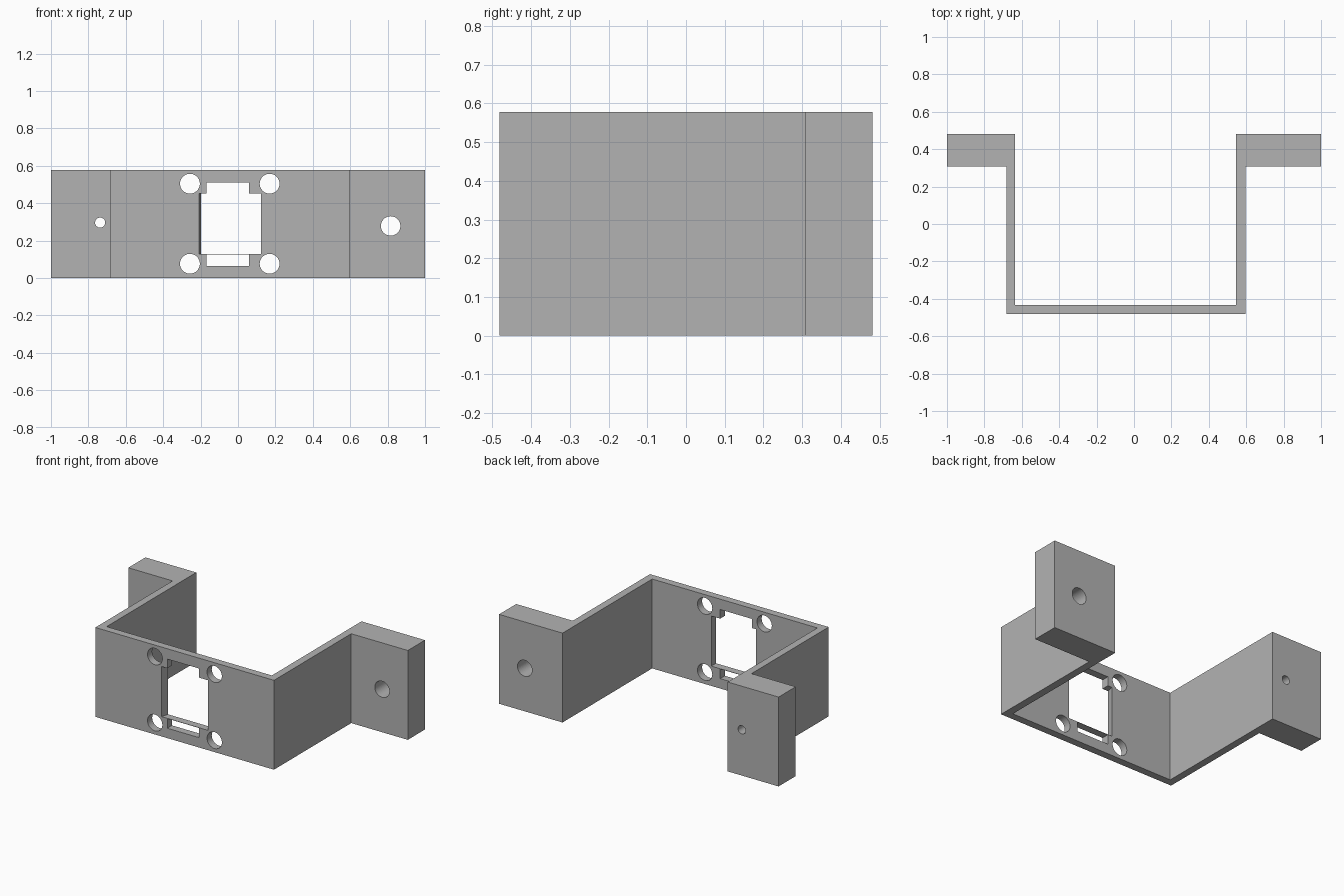
import bpy, bmesh, math

if "Cube" in bpy.data.objects:
    bpy.data.objects.remove(bpy.data.objects["Cube"])

H = 0.578                       # bracket height
FRONT, INNER = -0.482, -0.434   # front plate faces
FLANGE, BACK = 0.307, 0.482     # mounting flange faces

grey = bpy.data.materials.new("grey")
grey.diffuse_color = (0.45, 0.45, 0.45, 1)
grey.use_nodes = True
grey.node_tree.nodes["Principled BSDF"].inputs["Base Color"].default_value = grey.diffuse_color


def loft(name, a, b):
    """Closed solid between two matching outlines."""
    bm = bmesh.new()
    va = [bm.verts.new(p) for p in a]
    vb = [bm.verts.new(p) for p in b]
    n = len(a)
    bm.faces.new(va)
    bm.faces.new(vb[::-1])
    for i in range(n):
        j = (i + 1) % n
        bm.faces.new((va[i], vb[i], vb[j], va[j]))
    bmesh.ops.recalc_face_normals(bm, faces=bm.faces)
    me = bpy.data.meshes.new(name)
    bm.to_mesh(me)
    bm.free()
    ob = bpy.data.objects.new(name, me)
    bpy.context.collection.objects.link(ob)
    me.materials.append(grey)
    return ob


def cut(target, cutter):
    cutter.hide_render = True
    cutter.hide_viewport = True
    cutter.display_type = 'WIRE'
    mod = target.modifiers.new(cutter.name, 'BOOLEAN')
    mod.operation = 'DIFFERENCE'
    mod.solver = 'EXACT'
    mod.object = cutter


def round_cutter(name, x, z, r, y0, y1, n=48):
    ring = [(x + r * math.cos(math.tau * i / n), z + r * math.sin(math.tau * i / n))
            for i in range(n)]
    return loft(name, [(u, y0, v) for u, v in ring], [(u, y1, v) for u, v in ring])


# Bracket body: folded strip with two thick flanges
outline = [(-1, BACK), (-1, FLANGE), (-0.683, FLANGE), (-0.683, FRONT),
           (0.595, FRONT), (0.595, FLANGE), (1, FLANGE), (1, BACK),
           (0.546, BACK), (0.546, INNER), (-0.636, INNER), (-0.636, BACK)]
bracket = loft("bracket", [(x, y, 0) for x, y in outline], [(x, y, H) for x, y in outline])

# Stepped window, its left side slightly slanted through the plate
L, R, NL, NR = -0.203, 0.123, -0.168, 0.059
Z0, Z1, Z2, Z3 = 0.064, 0.128, 0.452, 0.511


def window(y, left):
    pts = [(left, Z1), (NL, Z1), (NL, Z0), (NR, Z0), (NR, Z1), (R, Z1),
           (R, Z2), (NR, Z2), (NR, Z3), (NL, Z3), (NL, Z2), (left, Z2)]
    return [(x, y, z) for x, z in pts]


cut(bracket, loft("window_cutter", window(FRONT - 0.048, L - 0.018),
                  window(INNER + 0.048, L + 0.018)))

# Screw holes around the window
for i, (x, z) in enumerate([(-0.257, 0.076), (0.169, 0.076), (-0.257, 0.504), (0.169, 0.504)]):
    cut(bracket, round_cutter(f"screw_cutter_{i}", x, z, 0.053, -0.6, -0.3))

# Flange mounting holes
cut(bracket, round_cutter("small_hole_cutter", -0.737, 0.296, 0.027, 0.2, 0.6))
cut(bracket, round_cutter("large_hole_cutter", 0.816, 0.278, 0.052, 0.2, 0.6))

# Thin web between the window and its lower slot
web = [(NL, FRONT), (NR, FRONT), (NR, INNER), (NL, INNER)]
loft("window_web", [(x, y, Z1 - 0.002) for x, y in web], [(x, y, Z1) for x, y in web])
